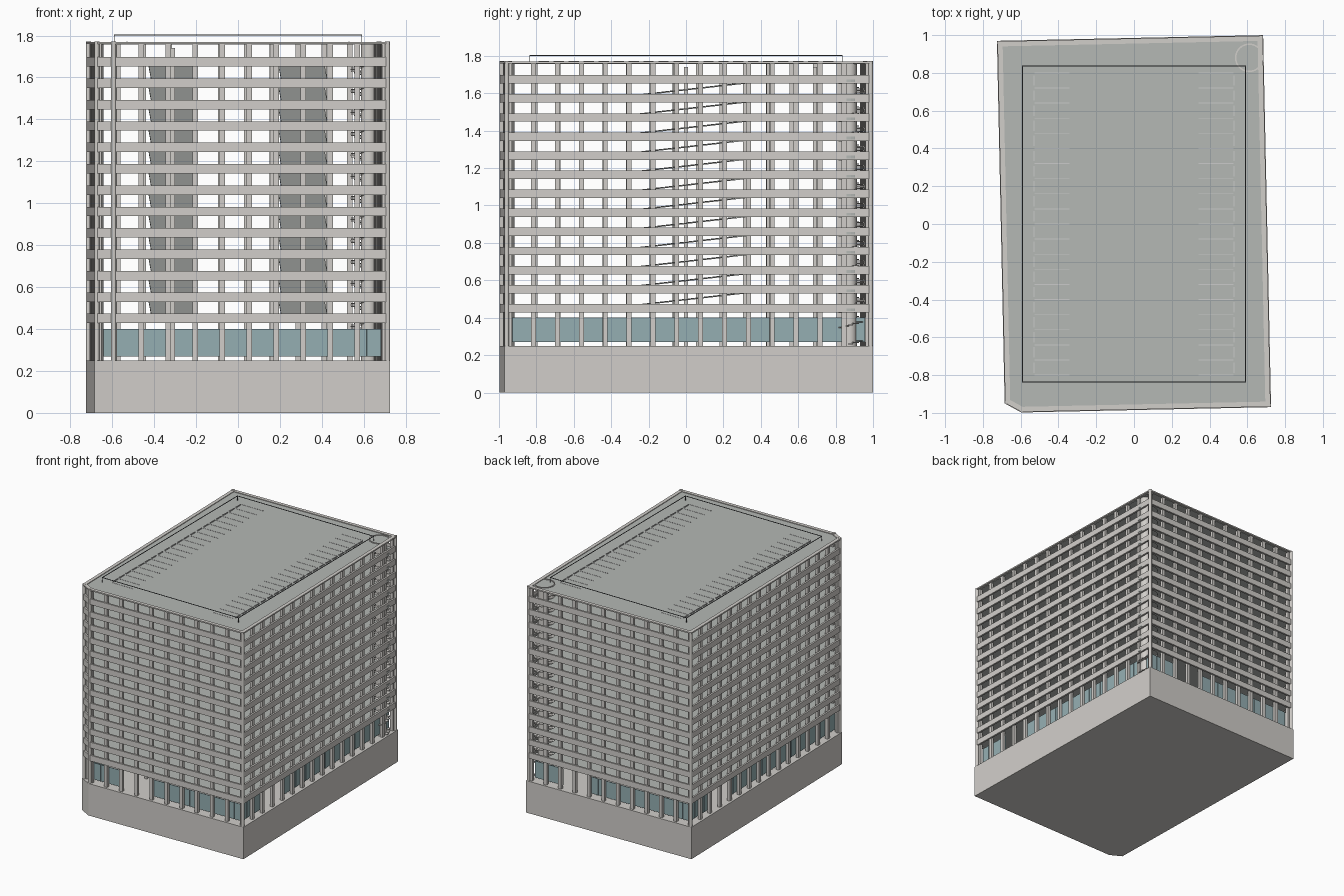
import bpy, bmesh, math
from mathutils import Vector, Matrix

if "Cube" in bpy.data.objects:
    bpy.data.objects.remove(bpy.data.objects["Cube"])

ROT = Matrix.Rotation(math.radians(1.22), 4, 'Z')   # building sits slightly turned
BASE_Z, TOP_Z, PITCH, BAND_Z, FLOORS = 0.25, 1.77, 0.102, 0.428, 13
FOOT = [(-.618, -.985), (.705, -.985), (.705, .985), (-.705, .985), (-.705, -.935)]
BAYS = [10, 15, 11, 15, 1]


def material(name, rgb):
    m = bpy.data.materials.new(name)
    m.diffuse_color = (*rgb, 1)
    m.use_nodes = True
    m.node_tree.nodes["Principled BSDF"].inputs["Base Color"].default_value = m.diffuse_color
    return m


CONCRETE = material("concrete", (.64, .62, .59))
ASPHALT = material("asphalt", (.46, .48, .46))
GLASS = material("glass", (.30, .43, .45))
PAINT = material("paint", (.75, .75, .73))
DARK = material("dark_metal", (.12, .13, .14))


def finish(bm, name, mat, turned=True):
    if turned:
        bm.transform(ROT)
    bmesh.ops.recalc_face_normals(bm, faces=bm.faces)
    me = bpy.data.meshes.new(name)
    bm.to_mesh(me)
    bm.free()
    me.materials.append(mat)
    ob = bpy.data.objects.new(name, me)
    bpy.context.collection.objects.link(ob)
    return ob


def box(bm, c, s, m=Matrix()):
    bmesh.ops.create_cube(bm, size=1, matrix=Matrix.Translation(c) @ m @ Matrix.Diagonal((*s, 1)))


def rod(bm, x, y, r, z0, z1, n=12):
    bmesh.ops.create_cone(bm, cap_ends=True, segments=n, radius1=r, radius2=r, depth=z1 - z0,
                          matrix=Matrix.Translation((x, y, (z0 + z1) / 2)))


def prism(bm, loops, z0, z1):
    """Extruded outline; every loop after the first is a hole."""
    edges = []
    for loop in loops:
        vs = [bm.verts.new((x, y, z0)) for x, y in loop]
        edges += [bm.edges.new((vs[i], vs[i - 1])) for i in range(len(vs))]
    res = bmesh.ops.triangle_fill(bm, use_beauty=True, edges=edges, normal=(0, 0, 1))
    faces = [g for g in res["geom"] if isinstance(g, bmesh.types.BMFace)]
    ext = bmesh.ops.extrude_face_region(bm, geom=faces, use_keep_orig=True)
    for v in ext["geom"]:
        if isinstance(v, bmesh.types.BMVert):
            v.co.z = z1


def inset(d):
    """Footprint moved inward by d."""
    out, n = [], len(FOOT)
    for i in range(n):
        p = Vector(FOOT[i])
        a = (p - Vector(FOOT[i - 1])).normalized()
        b = (Vector(FOOT[(i + 1) % n]) - p).normalized()
        na, nb = Vector((-a.y, a.x)), Vector((-b.y, b.x))
        out.append(tuple(p + (na + nb) * d / (1 + na.dot(nb))))
    return out


def circle(cx, cy, r, n=24):
    return [(cx + r * math.cos(2 * math.pi * i / n), cy + r * math.sin(2 * math.pi * i / n)) for i in range(n)]


def bays(d):
    """Yields edge, bay number, start, end and turn of every facade bay."""
    pts = inset(d)
    for e, n in enumerate(BAYS):
        a, b = Vector(pts[e]), Vector(pts[(e + 1) % len(pts)])
        turn = Matrix.Rotation(math.atan2(b.y - a.y, b.x - a.x), 4, 'Z')
        for k in range(n):
            yield e, k, a.lerp(b, k / n), a.lerp(b, (k + 1) / n), turn


# solid base
bm = bmesh.new()
prism(bm, [FOOT], 0, BASE_Z)
finish(bm, "base", CONCRETE)

# spandrel bands around every floor
bm = bmesh.new()
for i in range(FLOORS):
    z = BAND_Z + i * PITCH
    prism(bm, [inset(.004), inset(.018)], z, z + .045)
finish(bm, "spandrel_bands", CONCRETE)

# facade columns and round corner posts
bm = bmesh.new()
for e, k, a, b, turn in bays(.028):
    box(bm, (a.x, a.y, (BASE_Z + TOP_Z) / 2 - .003), (.026, .022, TOP_Z - BASE_Z - .006), turn)
finish(bm, "facade_columns", CONCRETE)
bm = bmesh.new()
for x, y in inset(.012):
    rod(bm, x, y, .012, BASE_Z, TOP_Z + .002)
finish(bm, "corner_posts", CONCRETE)

# lobby glazing with two open bays per side, and its mullions
bm, mul = bmesh.new(), bmesh.new()
for e, k, a, b, turn in bays(.045):
    if k in (2, 3):
        continue
    c = (a + b) / 2
    box(bm, (c.x, c.y, .335), ((b - a).length, .004, .13), turn)
    box(mul, (c.x, c.y, .335), (.005, .008, .13), turn)
finish(bm, "lobby_glass", GLASS)
finish(mul, "glass_mullions", GLASS)

# parking decks with ramp and stair openings
SX, SY, Y0, Y1 = .61, .88, -.45, .45
sl = ROT.inverted() @ Vector((SX, SY, 0))
stair_hole = circle(sl.x, sl.y, .076)
wells = [[(x, Y0), (x + .22, Y0), (x + .22, Y1), (x, Y1)] for x in (-.42, .2)]
bm = bmesh.new()
for i in range(FLOORS):
    z = BAND_Z + i * PITCH
    prism(bm, [inset(.017), stair_hole] + (wells if i else []), z + .008, z + .022)
finish(bm, "parking_decks", ASPHALT)

# two ramps per storey
bm = bmesh.new()
rise = math.atan2(PITCH, Y1 - Y0)
for i in range(FLOORS - 1):
    z = BAND_Z + .018 + (i + .5) * PITCH
    for x in (-.31, .31):
        box(bm, (x, 0, z), (.22, math.hypot(PITCH, Y1 - Y0), .006), Matrix.Rotation(rise, 4, 'X'))
finish(bm, "ramps", ASPHALT)

# inner columns
bm = bmesh.new()
for x in (-.31, .31):
    for y in (-.69, 0, .69):
        box(bm, (x, y, (BASE_Z + 1.74) / 2), (.02, .02, 1.74 - BASE_Z))
finish(bm, "inner_columns", CONCRETE, False)

# roof deck and its raised rim
bm = bmesh.new()
prism(bm, [inset(.02)], 1.757, 1.765)
finish(bm, "roof_deck", ASPHALT)
bm = bmesh.new()
prism(bm, [inset(.003), inset(.03)], 1.76, TOP_Z)
finish(bm, "roof_rim", CONCRETE)

# spiral stair: core, treads, ring on the roof
bm = bmesh.new()
rod(bm, SX + .015, SY - .005, .038, BASE_Z, 1.76, 24)
core = finish(bm, "stair_core", CONCRETE, False)
for p in core.data.polygons:
    p.use_smooth = len(p.vertices) == 4
bm = bmesh.new()
steps = 14
for i in range(steps * (FLOORS + 1)):
    a = 2 * math.pi * i / steps
    c = (SX + .05 * math.cos(a), SY + .05 * math.sin(a), BASE_Z + .01 + i * PITCH / steps)
    box(bm, c, (.046, .028, .005), Matrix.Rotation(a, 4, 'Z'))
finish(bm, "stair_treads", CONCRETE, False)
bm = bmesh.new()
prism(bm, [circle(SX, SY, .076, 32), circle(SX, SY, .068, 32)], 1.76, TOP_Z)
finish(bm, "stair_ring", CONCRETE, False)

# stall lines and wheel stops on the roof
bm, st = bmesh.new(), bmesh.new()
for s in (-1, 1):
    for i in range(21):
        y = -.8 + .08 * i
        box(bm, (s * .435, y, 1.765), (.185, .004, .003))
        if i < 20:
            box(st, (s * .53, y + .04, 1.768), (.006, .055, .008))
finish(bm, "stall_lines", PAINT, False)
finish(st, "wheel_stops", PAINT, False)

# thin roof railing
bm = bmesh.new()
for s in (-1, 1):
    box(bm, (0, s * .836, 1.802), (1.184, .004, .004))
    box(bm, (s * .59, 0, 1.802), (.004, 1.676, .004))
    for t in (-1, 1):
        box(bm, (s * .59, t * .836, 1.783), (.004, .004, .036))
finish(bm, "roof_railing", DARK, False)
